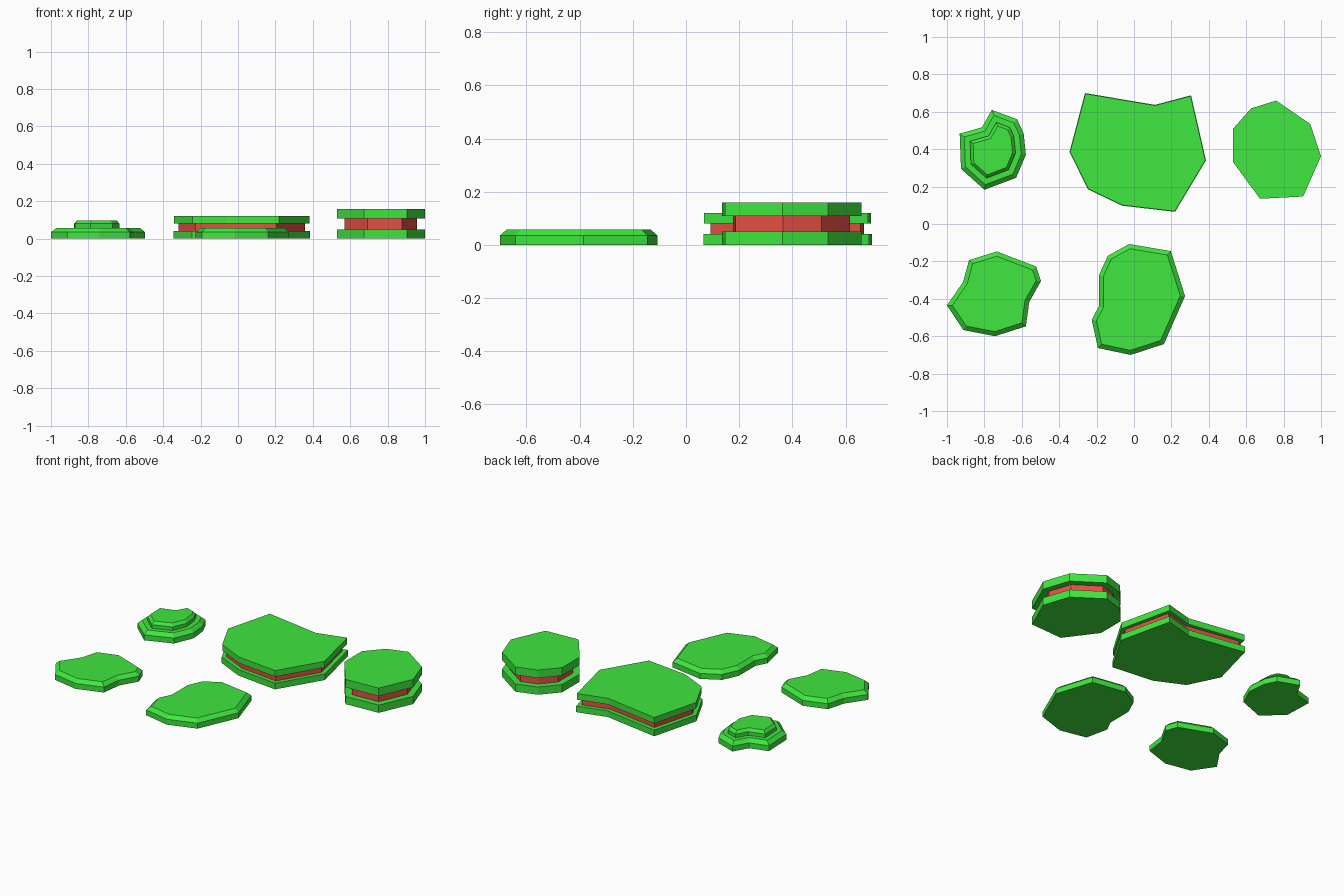
import bpy, bmesh
from mathutils import Vector

if "Cube" in bpy.data.objects:
    bpy.data.objects.remove(bpy.data.objects["Cube"])


def material(name, color):
    m = bpy.data.materials.new(name)
    m.diffuse_color = color
    m.use_nodes = True
    m.node_tree.nodes["Principled BSDF"].inputs["Base Color"].default_value = m.diffuse_color
    return m


GREEN = material("green", (0.05, 0.8, 0.05, 1))
RED = material("red", (0.8, 0.08, 0.06, 1))


def inset(outline, d):
    """Mitred inward offset of a clockwise outline."""
    pts = [Vector(p) for p in outline]
    out = []
    for i, p in enumerate(pts):
        a = (p - pts[i - 1]).normalized()
        b = (pts[(i + 1) % len(pts)] - p).normalized()
        na, nb = Vector((a.y, -a.x)), Vector((b.y, -b.x))
        out.append(p + (na + nb) * d / (1 + na.dot(nb)))
    return out


def slab(name, outline, rings, mat):
    """Closed solid through rings of (inset, height)."""
    bm = bmesh.new()
    loops = [[bm.verts.new((p.x, p.y, z)) for p in inset(outline, d)]
             for d, z in rings]
    n = len(outline)
    for lo, hi in zip(loops, loops[1:]):
        for i in range(n):
            j = (i + 1) % n
            bm.faces.new((lo[i], lo[j], hi[j], hi[i]))
    bm.faces.new(loops[0])
    bm.faces.new(loops[-1])
    bmesh.ops.recalc_face_normals(bm, faces=bm.faces)
    me = bpy.data.meshes.new(name)
    bm.to_mesh(me)
    bm.free()
    me.materials.append(mat)
    ob = bpy.data.objects.new(name, me)
    bpy.context.collection.objects.link(ob)


def sandwich(name, outline, z1, z2, z3, gap, top_gap):
    slab(name + "_bottom", outline, [(0, 0), (0, z1)], GREEN)
    slab(name + "_core", outline, [(gap, z1), (gap, z2)], RED)
    slab(name + "_top", outline, [(top_gap, z2), (top_gap, z3)], GREEN)


# Layered platforms with red cores
large = [(-.262, .70), (.112, .637), (.305, .688), (.385, .34),
         (.22, .065), (-.064, .098), (-.246, .185), (-.345, .385)]
tall = [(.53, .51), (.626, .618), (.76, .66), (.942, .535),
        (1.0, .363), (.904, .147), (.674, .135), (.53, .33)]
sandwich("large_platform", large, .04, .08, .12, .026, .003)
sandwich("tall_platform", tall, .05, .108, .16, .04, 0)

# Flat pads with bevelled rims
small_pad = [(-.882, -.193), (-.733, -.147), (-.524, -.227), (-.497, -.305),
             (-.56, -.417), (-.578, -.547), (-.743, -.60), (-.912, -.567),
             (-1.0, -.435), (-.914, -.31)]
long_pad = [(-.14, -.17), (-.025, -.107), (.197, -.145), (.273, -.385),
            (.16, -.642), (-.018, -.70), (-.193, -.663), (-.226, -.513),
            (-.188, -.44), (-.188, -.275)]
rim = [(0, 0), (0, .035), (.024, .057)]
slab("small_pad", small_pad, rim, GREEN)
slab("long_pad", long_pad, rim, GREEN)

# Stepped pad with two bevelled tiers
stepped = [(-.932, .483), (-.813, .517), (-.76, .61), (-.625, .56), (-.59, .485),
           (-.578, .37), (-.63, .247), (-.80, .183), (-.925, .295)]
slab("stepped_pad", stepped,
     rim + [(.054, .057), (.054, .08), (.070, .098)], GREEN)
